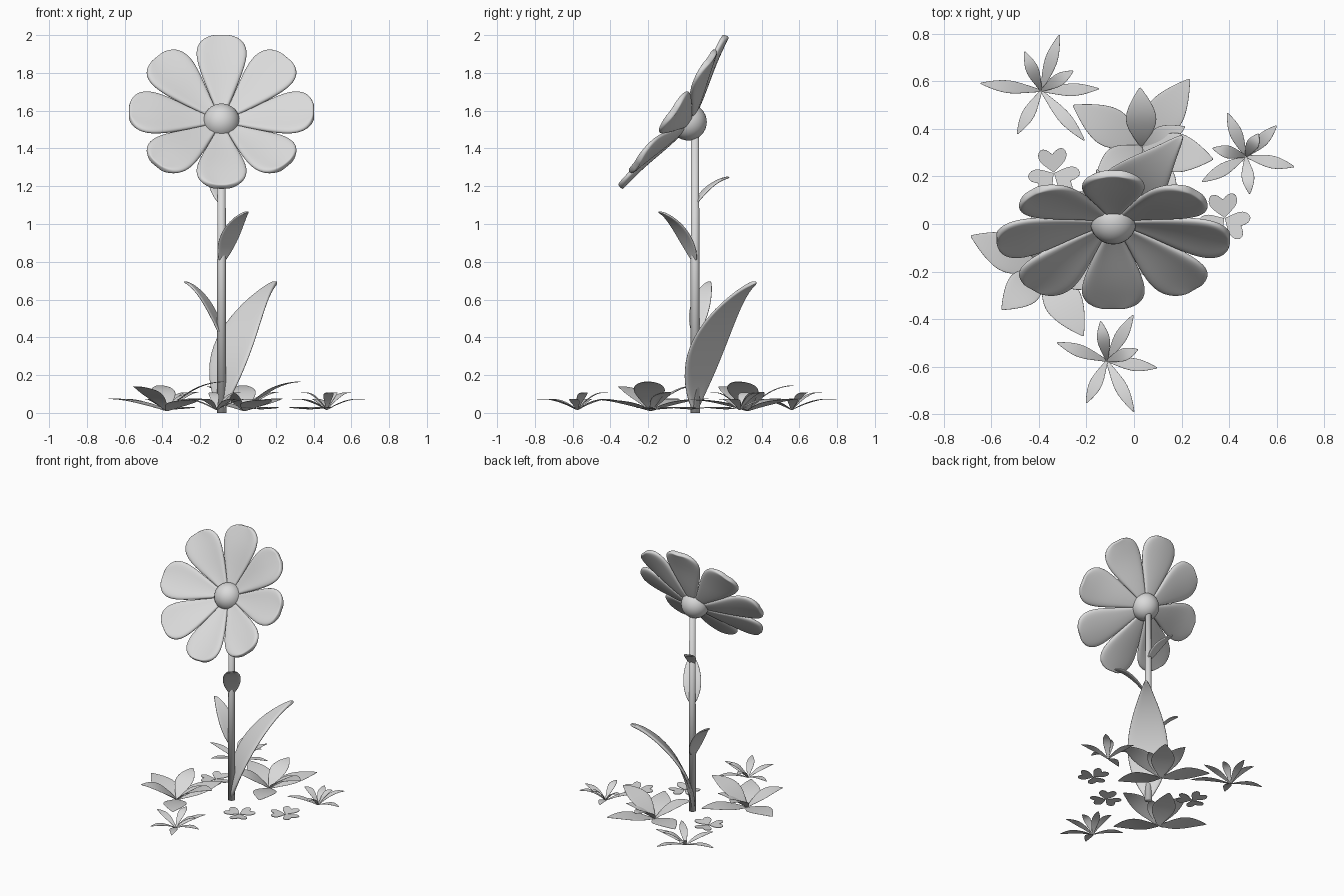
import bpy, bmesh, math
from mathutils import Vector, Matrix

cube = bpy.data.objects.get("Cube")
if cube:
    bpy.data.objects.remove(cube, do_unlink=True)

grey = bpy.data.materials.new("plain grey")
grey.use_nodes = True
colour = (0.7, 0.7, 0.7, 1)
grey.diffuse_color = colour
grey.node_tree.nodes["Principled BSDF"].inputs["Base Color"].default_value = colour


def blade(bm, base, angle, rows, cup=0.0):
    """Add a leaf strip; each row is (distance out, height, half width)."""
    a = math.radians(angle)
    out = Vector((math.cos(a), math.sin(a), 0))
    side = Vector((-out.y, out.x, 0))
    grid = []
    for d, z, w in rows:
        mid = Vector(base) + out * d + Vector((0, 0, z))
        grid.append([bm.verts.new(mid + side * u * w + Vector((0, 0, cup * u * u * w)))
                     for u in (-1, -0.5, 0, 0.5, 1)])
    for lower, upper in zip(grid, grid[1:]):
        for i in range(4):
            bm.faces.new((lower[i], upper[i], upper[i + 1], lower[i + 1]))


def finish(name, bm, thickness=0.0, levels=0, matrix=None, smooth=True):
    bmesh.ops.recalc_face_normals(bm, faces=bm.faces)
    mesh = bpy.data.meshes.new(name)
    bm.to_mesh(mesh)
    bm.free()
    mesh.materials.append(grey)
    if smooth:
        mesh.shade_smooth()
    ob = bpy.data.objects.new(name, mesh)
    bpy.context.collection.objects.link(ob)
    if matrix:
        ob.matrix_world = matrix
    if thickness:
        mod = ob.modifiers.new("thickness", 'SOLIDIFY')
        mod.thickness = thickness
        mod.offset = 0
    if levels:
        mod = ob.modifiers.new("smooth", 'SUBSURF')
        mod.levels = mod.render_levels = levels


STEM = Vector((-0.087, 0.048, 0))
HEAD = Vector((-0.087, 0.012, 1.54))

# Stem
bm = bmesh.new()
bmesh.ops.create_cone(bm, segments=24, radius1=0.025, radius2=0.021, depth=1.52, cap_ends=True,
                      matrix=Matrix.Translation(STEM + Vector((0, 0, 0.76))))
finish("stem", bm)

# Flower centre
bm = bmesh.new()
bmesh.ops.create_uvsphere(bm, u_segments=32, v_segments=16, radius=0.098,
                          matrix=Matrix.Translation(HEAD))
finish("flower_centre", bm)

# Eight puffed petals on a shallow cup, tilted to face forward and up
tilt = Matrix.Translation(HEAD) @ Matrix.Rotation(math.radians(55), 4, 'X')
petal = [(0.04, 0.0, 0.02), (0.12, 0.015, 0.05), (0.2, 0.034, 0.084), (0.29, 0.058, 0.119),
         (0.36, 0.074, 0.137), (0.415, 0.084, 0.134), (0.455, 0.091, 0.112),
         (0.48, 0.095, 0.075), (0.49, 0.096, 0.035)]
for k in range(8):
    bm = bmesh.new()
    blade(bm, (0, 0, 0), k * 45, petal, 0.1)
    finish(f"petal_{k + 1}", bm, 0.034, 2, tilt)

# Large leaf rising from the foot of the stem
bm = bmesh.new()
blade(bm, STEM, 48, [(0, 0.01, 0.015), (0, 0.07, 0.055), (0.02, 0.18, 0.115), (0.08, 0.35, 0.154),
                     (0.2, 0.52, 0.115), (0.32, 0.63, 0.056), (0.4, 0.68, 0.024), (0.435, 0.692, 0.006)])
finish("large_leaf", bm, 0.022, 2)

# Small leaves along the stem: name, height, direction, reach, rise, half width
for name, z, angle, reach, rise, w in (("lower_leaf", 0.4, 158, 0.215, 0.295, 0.06),
                                       ("middle_leaf", 0.79, -54, 0.24, 0.275, 0.066),
                                       ("upper_leaf", 1.1, 111, 0.195, 0.148, 0.042)):
    shape = ((0, 0, 0.15), (0.08, 0.2, 0.7), (0.25, 0.47, 1), (0.5, 0.75, 0.9),
             (0.8, 0.95, 0.45), (1, 1, 0.08))
    bm = bmesh.new()
    blade(bm, STEM + Vector((0, 0, z)), angle, [(d * reach, h * rise, v * w) for d, h, v in shape])
    finish(name, bm, 0.012, 2)

# Low plants with narrow leaves: position, then (direction, reach) of each leaf
spiky = {
    "narrow_plant_back": ((-0.39, 0.56), ((72, .25), (113, .18), (173, .26), (241, .21),
                                          (311, .28), (2, .245), (32, .16))),
    "narrow_plant_front": ((-0.114, -0.575), ((60, .225), (99, .17), (160, .225), (244, .2),
                                              (298, .245), (352, .215), (20, .14))),
    "narrow_plant_left": ((0.47, 0.284), ((113, .2), (45, .185), (348, .21), (276, .16),
                                          (210, .215), (166, .145), (61, .11))),
}
for name, ((x, y), leaves) in spiky.items():
    bm = bmesh.new()
    for angle, r in leaves:
        h = 0.09 if r < 0.19 else 0.057   # short leaves stand steeper
        blade(bm, (x, y, 0.015), angle, [(0, 0, .005), (r * .2, h * .45, .015), (r * .5, h * .9, .031),
                                         (r * .75, h * 1.05, .022), (r, h, .002)])
    finish(name, bm, 0.003, 2)

# Low plants with broad leaves: direction, reach, tip height, half width
broad = ((55, .35, .065, .085), (149, .34, .065, .088), (217, .25, .13, .08), (293, .33, .06, .085),
         (350, .305, .155, .088), (92, .25, .135, .068), (25, .2, .1, .05))
for name, x, y, turn in (("broad_plant_back", 0.034, 0.325, 0), ("broad_plant_right", -0.377, -0.187, 7)):
    bm = bmesh.new()
    for angle, r, h, w in broad:
        blade(bm, (x, y, 0.01), angle + turn,
              [(0, 0, .008), (r * .15, h * .3, w * .5), (r * .35, h * .6, w * .95),
               (r * .55, h * .83, w), (r * .8, h * .98, w * .55), (r, h, .002)])
    finish(name, bm, 0.004, 2)

# Clovers with three flat heart-shaped lobes
for name, x, y, turn in (("clover_right", -0.337, 0.215, 95), ("clover_left", 0.38, 0.025, 95),
                         ("clover_front", 0.12, -0.155, 60)):
    bm = bmesh.new()
    for k in range(3):
        turned = Matrix.Translation((x, y, 0.02)) @ Matrix.Rotation(math.radians(turn + k * 120), 4, 'Z')
        verts = []
        for i in range(28):
            t = math.tau * i / 28
            u = math.sin(t) * abs(math.sin(t)) * 0.06
            v = (13 * math.cos(t) - 5 * math.cos(2 * t) - 2 * math.cos(3 * t) - math.cos(4 * t)) / 29
            verts.append(bm.verts.new(turned @ Vector(((v + 0.6) * 0.1, u, 0.01 * (v + 0.6)))))
        bm.faces.new(verts)
    finish(name, bm, 0.004, smooth=False)
